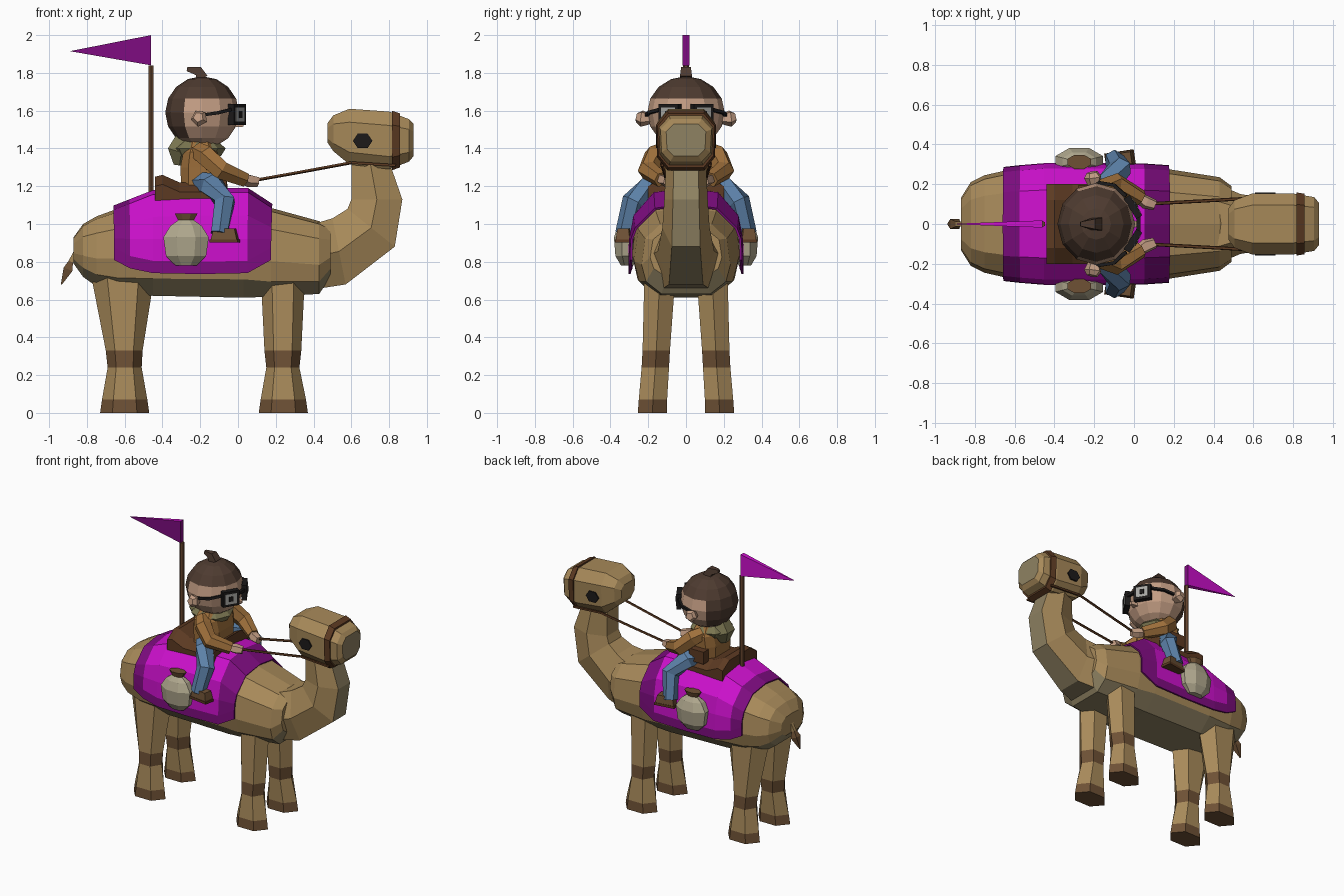
import bpy, bmesh, math
from mathutils import Vector, Matrix

if "Cube" in bpy.data.objects:
    bpy.data.objects.remove(bpy.data.objects["Cube"])


def material(name, hexcode):
    m = bpy.data.materials.new(name)
    c = [int(hexcode[i:i + 2], 16) / 255 for i in (0, 2, 4)]
    m.diffuse_color = [((v + 0.055) / 1.055) ** 2.4 for v in c] + [1]
    m.use_nodes = True
    m.node_tree.nodes["Principled BSDF"].inputs["Base Color"].default_value = m.diffuse_color
    return m


TAN, PALE, BROWN = material("tan", "A88A5A"), material("pale", "8F8262"), material("brown", "6E5135")
LEATHER, WOOD = material("leather", "5C3A22"), material("wood", "65452E")
PURPLE, PLUM = material("purple", "CC10CC"), material("plum", "7E0C80")
SACK, SKIN, HAIR = material("sack", "B0A88E"), material("skin", "C49E84"), material("hair", "4E3B30")
DENIM, COAT, SCARF = material("denim", "5C81A8"), material("coat", "A0713C"), material("scarf", "7A7550")
BLACK, GLASS = material("black", "1C1A1A"), material("glass", "A8A8A4")


def finish(name, bm, mats, mirror=False, solid=0):
    bmesh.ops.recalc_face_normals(bm, faces=bm.faces)
    me = bpy.data.meshes.new(name)
    bm.to_mesh(me)
    bm.free()
    for m in mats:
        me.materials.append(m)
    ob = bpy.data.objects.new(name, me)
    bpy.context.collection.objects.link(ob)
    if solid:
        mod = ob.modifiers.new("thickness", "SOLIDIFY")
        mod.thickness, mod.offset = solid, 1
    if mirror:
        mod = ob.modifiers.new("mirror", "MIRROR")
        mod.use_axis = (False, True, False)
        mod.use_mirror_merge = False
    return ob


def loft(name, rings, mats, pick=lambda i, j: 0, mirror=False, closed=True, solid=0, end=0):
    """Skin a list of equal-length rings; pick(i, j) gives a material index."""
    bm = bmesh.new()
    vs = [[bm.verts.new(p) for p in r] for r in rings]
    n = len(vs[0])
    for i in range(len(vs) - 1):
        for j in range(n if closed else n - 1):
            k = (j + 1) % n
            bm.faces.new((vs[i][j], vs[i][k], vs[i + 1][k], vs[i + 1][j])).material_index = pick(i, j)
    if closed:
        bm.faces.new(vs[0]).material_index = pick(0, 0)
        bm.faces.new(vs[-1]).material_index = end
    return finish(name, bm, mats, mirror, solid)


def tube(name, pts, radii, n, mats, pick=lambda i, j: 0, mirror=False):
    pts = [Vector(p) for p in pts]
    rings = []
    for i, p in enumerate(pts):
        d = (pts[min(i + 1, len(pts) - 1)] - pts[max(i - 1, 0)]).normalized()
        u = d.cross(Vector((0, 1, 0))).normalized()
        v = d.cross(u)
        rings.append([p + radii[i] * (u * math.cos(a) + v * math.sin(a))
                      for a in (2 * math.pi * (k + .5) / n for k in range(n))])
    return loft(name, rings, mats, pick, mirror)


def box(name, loc, size, mat, rot=0, mirror=False, taper=1):
    bm = bmesh.new()
    bmesh.ops.create_cube(bm, size=1)
    for v in bm.verts:
        if v.co.z > 0:
            v.co.x *= taper
            v.co.y *= taper
    bm.transform(Matrix.Translation(loc) @ Matrix.Rotation(rot, 4, 'Z') @ Matrix.Diagonal((*size, 1)))
    return finish(name, bm, [mat], mirror)


def section(x, w, zt, zb, half):
    """Symmetric ring across the body from a half profile of (width, height) factors."""
    pts = [Vector((x, a * w, zb + t * (zt - zb))) for a, t in half]
    return pts + [Vector((p.x, -p.y, p.z)) for p in reversed(pts) if p.y > 1e-6]


# Camel body
BODY = [(-.87, .13, .93, .79), (-.82, .21, 1.0, .72), (-.75, .245, 1.04, .67), (-.64, .27, 1.08, .64),
        (-.45, .285, 1.155, .62), (.03, .285, 1.18, .61), (.175, .275, 1.085, .615),
        (.43, .235, 1.015, .63), (.49, .19, .98, .72)]
HALF = [(0, 1), (.58, .96), (.92, .76), (1, .4), (.9, .17), (.55, 0)]
loft("camel_body", [section(*s, HALF) for s in BODY], [TAN, PALE], lambda i, j: int(4 <= j <= 6))


def station(x):
    for a, b in zip(BODY, BODY[1:]):
        if a[0] <= x <= b[0]:
            f = (x - a[0]) / (b[0] - a[0])
            return [p + f * (q - p) for p, q in zip(a, b)]


# Blanket with darker border
rings = []
for x, low in ((-.655, .81), (-.57, .765), (-.45, .74), (-.2, .735), (.05, .74), (.175, .81)):
    _, w, zt, zb = station(x)
    half = [(0, zt + .012), (.58 * w, zt - .01), (.94 * w, zb + .77 * (zt - zb)),
            (1.02 * w, .92), (1.03 * w, low + .065), (1.03 * w, low)]
    side = [(x, y, z) for y, z in half]
    rings.append([(x, -y, z) for x, y, z in reversed(side[1:])] + side)
loft("blanket", rings, [PURPLE, PLUM], lambda i, j: int(i in (0, 4) or j in (0, 9)), closed=False, solid=.012)

# Camel neck: top point, throat point, half width
rings = []
for a, b, w in (((.40, 1.0), (.44, .66), .2), ((.50, 1.03), (.57, .68), .15), ((.58, 1.08), (.83, .88), .125),
                ((.60, 1.13), (.87, 1.13), .115), ((.60, 1.34), (.79, 1.36), .105)):
    a, b = Vector((a[0], 0, a[1])), Vector((b[0], 0, b[1]))
    rings.append([(a + b) / 2 + (a - b) / 2 * f + Vector((0, w * g, 0))
                  for f, g in ((1, .6), (0, 1), (-1, .6), (-1, -.6), (0, -1), (1, -.6))])
loft("camel_neck", rings, [TAN, PALE], lambda i, j: int(j == 2))

# Camel head, muzzle band and eyes
HEAD = [(.475, .08, 1.535, 1.43), (.505, .12, 1.575, 1.385), (.59, .152, 1.61, 1.315), (.80, .153, 1.595, 1.29),
        (.905, .135, 1.555, 1.33), (.93, .105, 1.53, 1.36)]
HOCT = [(.62, 1), (1, .76), (.96, .22), (.62, 0)]
loft("camel_head", [section(*s, HOCT) for s in HEAD], [TAN, PALE], end=1)
loft("muzzle_band", [section(.815, .159, 1.6, 1.284, HOCT), section(.857, .152, 1.586, 1.3, HOCT)], [LEATHER])
tube("camel_eye", [(.66, .13, 1.44), (.66, .158, 1.44)], [.001, .001], 6, [BLACK], mirror=True).hide_render = True
bpy.data.objects.remove(bpy.data.objects["camel_eye"])
eye = [[(.66 + .052 * math.cos(k * math.pi / 3), y, 1.44 + .044 * math.sin(k * math.pi / 3)) for k in range(6)]
       for y in (.13, .158)]
loft("camel_eye", eye, [BLACK], mirror=True)

# Legs: (z, x0, x1, y0, y1) per ring, with dark knee bands and hooves
LEGS = {"hind_leg": [(0, -.73, -.47, .1, .255), (.07, -.72, -.48, .1, .25), (.24, -.69, -.51, .09, .235),
                     (.33, -.70, -.505, .085, .23), (.74, -.78, -.44, .055, .22)],
        "front_leg": [(0, .11, .37, .1, .255), (.07, .12, .36, .1, .25), (.24, .15, .325, .09, .235),
                      (.33, .14, .335, .085, .23), (.74, .12, .355, .055, .22)]}
for name, rows in LEGS.items():
    rings = [[((a + b) / 2 + (b - a) / 2 * math.cos(k * math.pi / 3),
               (c + d) / 2 + (d - c) / 1.732 * math.sin(k * math.pi / 3), z) for k in range(6)]
             for z, a, b, c, d in rows]
    loft(name, rings, [TAN, BROWN], lambda i, j: int(i in (0, 2)), mirror=True)

# Tail
tube("tail", [(-.82, 0, .92), (-.885, 0, .80), (-.90, 0, .76), (-.935, 0, .68)], [.02, .018, .035, .004], 4,
     [TAN, BROWN], lambda i, j: int(i > 0))

# Saddle: side profile with raised back, tapered outwards
prof = [(-.44, 1.13), (-.44, 1.25), (-.40, 1.26), (-.31, 1.22), (-.12, 1.22), (-.06, 1.25), (-.05, 1.13)]
loft("saddle", [[(x, y, z - d) for x, z in prof] for y, d in ((-.2, .05), (-.12, 0), (.12, 0), (.2, .05))], [LEATHER])
box("pouch", (-.22, .165, 1.25), (.12, .06, .09), LEATHER)

# Flag and pole
tube("flag_pole", [(-.46, 0, 1.1), (-.46, 0, 1.84)], [.016, .016], 6, [WOOD])
loft("flag", [[(-.46, y, 1.84), (-.46, y, 2.0), (-.89, y * .1, 1.915)] for y in (-.018, .018)], [PURPLE, PLUM],
     lambda i, j: int(j == 0))

# Side sacks with tied necks
rows = [(.78, .06), (.83, .115), (.93, .13), (.99, .09), (1.02, .045), (1.055, .065)]
loft("side_sack", [[(-.275 + r * math.cos(a), .312 + .58 * r * math.sin(a), z)
                    for a in (math.pi / 4 * (k + .5) for k in range(8))] for z, r in rows],
     [SACK, BROWN], lambda i, j: int(i == 4), mirror=True, end=1)

# Rider torso, arms, hands, legs and shoes
loft("rider_torso", [[(x + hx * sx, hy * sy, z) for sx, sy in ((1, .6), (.6, 1), (-.6, 1), (-1, .6),
                                                               (-1, -.6), (-.6, -1), (.6, -1), (1, -.6))]
                     for z, x, hx, hy in ((1.18, -.2, .1, .14), (1.3, -.2, .105, .145), (1.38, -.2, .09, .15),
                                          (1.45, -.2, .06, .09))], [COAT])
tube("rider_arm", [(-.21, .11, 1.385), (-.17, .165, 1.36), (-.09, .2, 1.285), (.035, .13, 1.235)],
     [.05, .06, .056, .042], 6, [COAT], mirror=True)
tube("rider_hand", [(.02, .135, 1.24), (.06, .11, 1.23), (.105, .095, 1.225)], [.028, .036, .028], 5, [SKIN],
     mirror=True)
tube("rider_leg", [(-.2, .1, 1.22), (-.14, .19, 1.205), (-.07, .28, 1.12), (-.1, .325, .95)],
     [.06, .068, .06, .05], 6, [DENIM], mirror=True)
box("rider_shoe", (-.07, .325, .945), (.14, .075, .06), BROWN, .15, True, .8)
box("shoe_sole", (-.07, .325, .91), (.15, .08, .018), LEATHER, .15, True)

# Scarf around the neck
tube("scarf", [(-.31, 0, 1.31), (-.3, 0, 1.38), (-.27, 0, 1.45)], [.035, .085, .07], 6, [SCARF])
loft("collar", [[(-.21 + r * math.cos(k * math.pi / 4), r * math.sin(k * math.pi / 4), z) for k in range(8)]
                for z, r in ((1.36, .12), (1.4, .145), (1.44, .1))], [SCARF])

# Rider head with hair on the crown and back
bm = bmesh.new()
bmesh.ops.create_uvsphere(bm, u_segments=12, v_segments=8, radius=1)
bm.transform(Matrix.Translation((-.19, 0, 1.59)) @ Matrix.Diagonal((.195, .205, .192, 1)))
for f in bm.faces:
    c = f.calc_center_median()
    f.material_index = int(c.z > 1.69 or (c.x < -.27 and c.z > 1.47))
finish("rider_head", bm, [SKIN, HAIR])
tube("hair_tuft", [(-.19, 0, 1.77), (-.21, 0, 1.81), (-.27, 0, 1.82)], [.045, .036, .015], 4, [HAIR])
tube("rider_ear", [(-.2, .18, 1.555), (-.205, .235, 1.56), (-.21, .26, 1.565)], [.025, .046, .028], 5, [SKIN],
     mirror=True)
tube("nose", [(-.03, 0, 1.535), (.03, 0, 1.525)], [.035, .014], 4, [SKIN])

# Glasses: frame, lens and pupil per side, then arms and bridge
turn = math.radians(32)
out = Vector((math.cos(turn), math.sin(turn), 0))
mid = Vector((-.005, .085, 1.58))
for name, size, step, mat in (("glasses_frame", (.035, .12, .11), 0, BLACK), ("lens", (.012, .085, .075), .014, GLASS),
                              ("pupil", (.012, .03, .035), .018, BLACK)):
    box(name, mid + out * step, size, mat, turn, True)
tube("glasses_arm", [(-.2, .212, 1.575), (-.1, .195, 1.59), (-.04, .14, 1.605)], [.012] * 3, 4, [BLACK], mirror=True)
box("glasses_bridge", (.022, 0, 1.6), (.02, .08, .02), BLACK)

# Reins
tube("rein", [(.05, .1, 1.225), (.33, .115, 1.275), (.6, .13, 1.325)], [.009] * 3, 5, [LEATHER], mirror=True)
tube("rein_strap", [(.6, .125, 1.325), (.835, .125, 1.31)], [.009] * 2, 4, [LEATHER], mirror=True)
